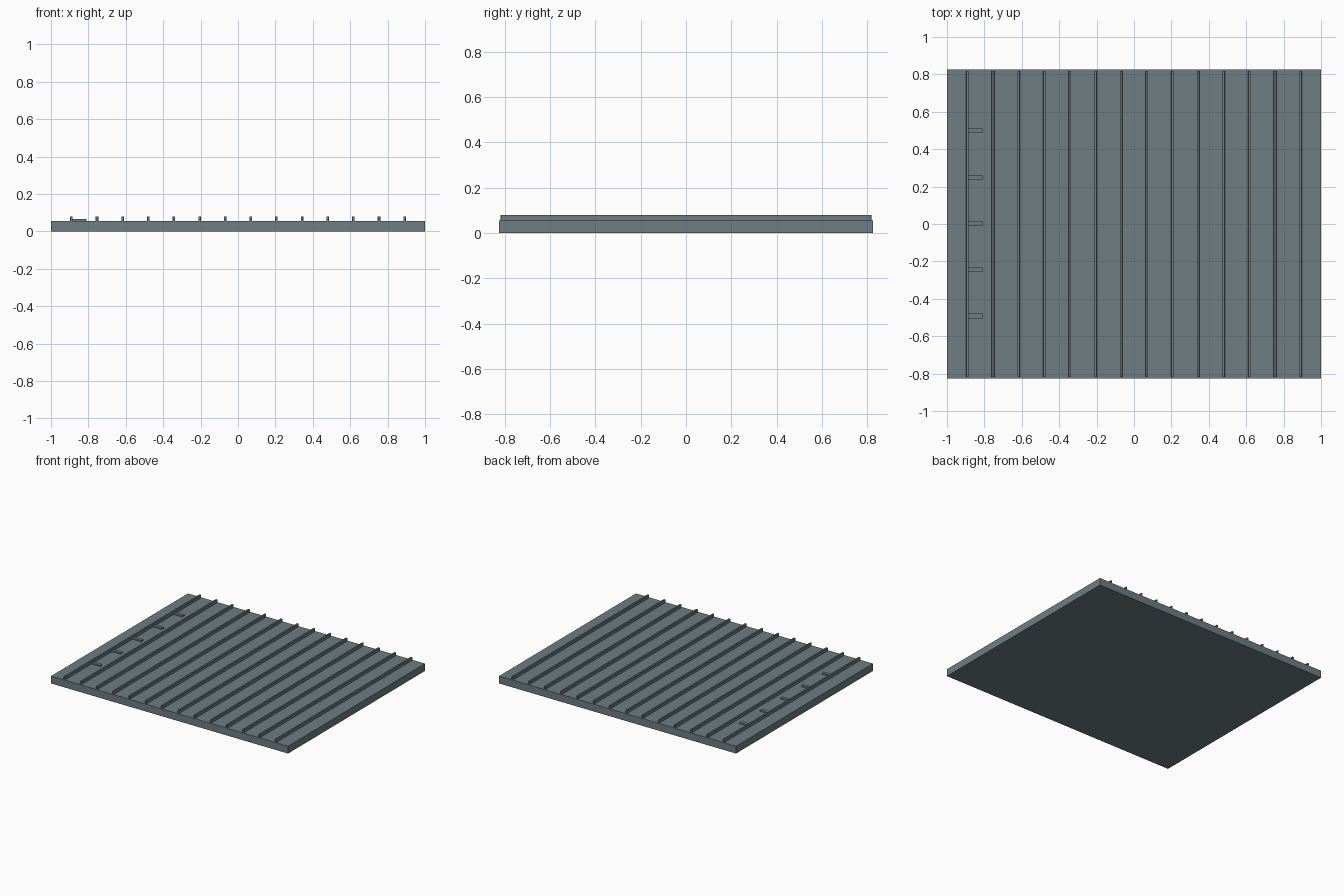
import bpy, bmesh
from mathutils import Matrix

if "Cube" in bpy.data.objects:
    bpy.data.objects.remove(bpy.data.objects["Cube"])

# One flat slate grey for the whole panel
slate = bpy.data.materials.new("slate_grey")
slate.diffuse_color = (0.156, 0.205, 0.225, 1.0)
slate.use_nodes = True
slate.node_tree.nodes["Principled BSDF"].inputs["Base Color"].default_value = slate.diffuse_color


def box(name, x, y, z, bevel=0.0):
    """Box from (min, max) ranges on each axis."""
    bm = bmesh.new()
    size = [b - a for a, b in (x, y, z)]
    mid = [(a + b) / 2 for a, b in (x, y, z)]
    bmesh.ops.create_cube(bm, size=1.0, matrix=Matrix.Diagonal((*size, 1.0)))
    if bevel:
        bmesh.ops.bevel(bm, geom=bm.edges[:], offset=bevel, segments=1,
                        affect='EDGES', profile=0.5)
    mesh = bpy.data.meshes.new(name)
    bm.to_mesh(mesh)
    bm.free()
    mesh.materials.append(slate)
    obj = bpy.data.objects.new(name, mesh)
    obj.location = mid
    bpy.context.collection.objects.link(obj)
    return obj


SLAB_TOP = 0.056
HALF_DEPTH = 0.825

# Base panel
box("base_panel", (-1, 1), (-HALF_DEPTH, HALF_DEPTH), (0, SLAB_TOP))

# Fourteen raised seams running front to back
RIBS = 14
for i in range(RIBS):
    x = -0.891 + i * 1.782 / (RIBS - 1)
    box(f"raised_seam_{i + 1}", (x - 0.0068, x + 0.0068),
        (-0.819, 0.819), (SLAB_TOP - 0.004, 0.08), 0.0015)

# Five short cleats beside the left seam
for i in range(-2, 3):
    y = i * 0.2475 + 0.003
    box(f"cleat_{i + 3}", (-0.891, -0.81), (y - 0.0125, y + 0.0125),
        (SLAB_TOP - 0.004, 0.066))
